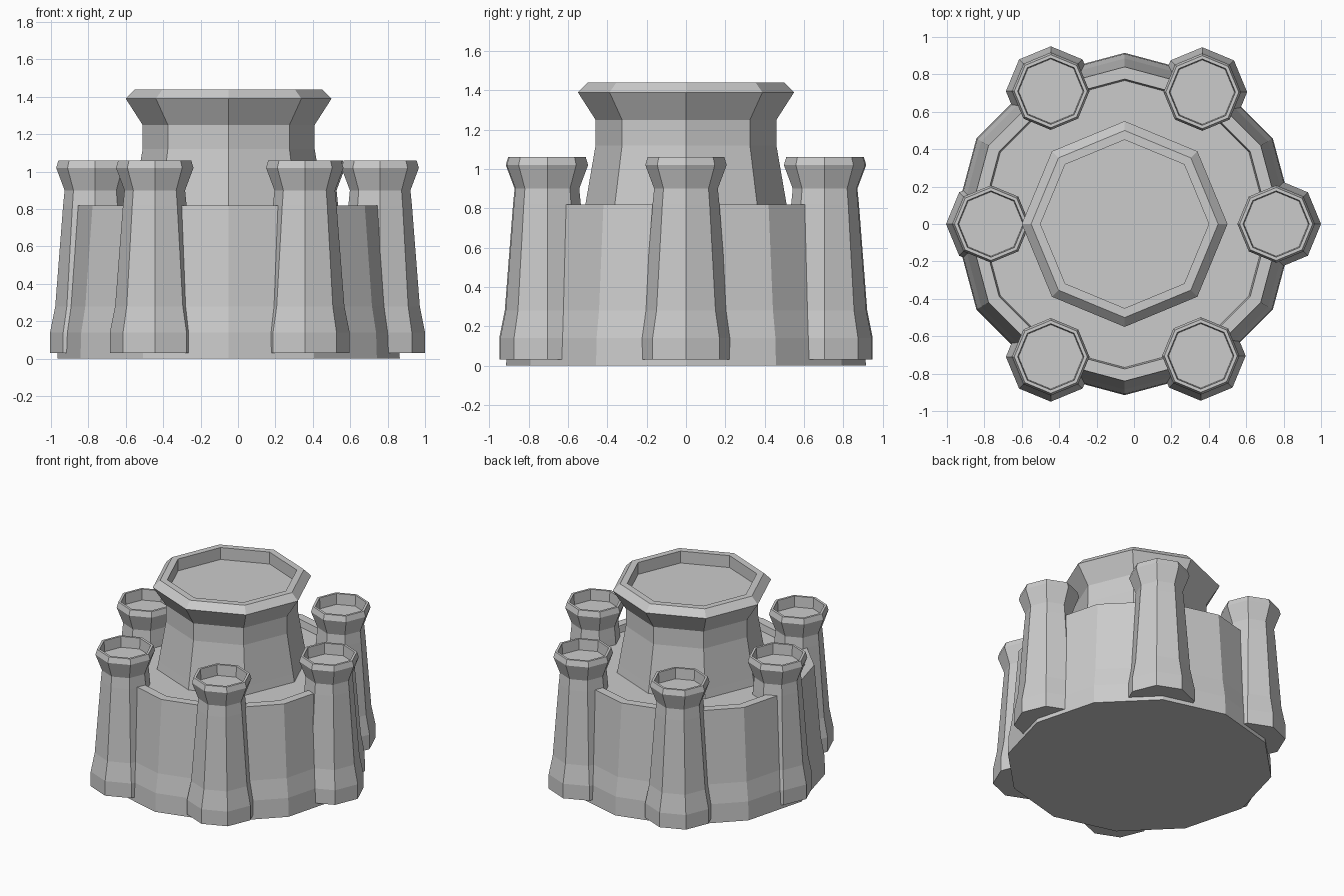
import bpy, bmesh
from math import cos, sin, tau

if "Cube" in bpy.data.objects:
    bpy.data.objects.remove(bpy.data.objects["Cube"])


def lathe(name, profile, sides, center):
    """Closed faceted solid from (radius, z) rings, capped at both ends."""
    bm = bmesh.new()
    rings = [[bm.verts.new((r * cos(tau * i / sides), r * sin(tau * i / sides), z))
              for i in range(sides)] for r, z in profile]
    for a, b in zip(rings, rings[1:]):
        for i in range(sides):
            j = (i + 1) % sides
            bm.faces.new((a[i], a[j], b[j], b[i]))
    bm.faces.new(rings[0][::-1])
    bm.faces.new(rings[-1])
    mesh = bpy.data.meshes.new(name)
    bm.to_mesh(mesh)
    bm.free()
    ob = bpy.data.objects.new(name, mesh)
    ob.location = (center[0], center[1], 0)
    bpy.context.collection.objects.link(ob)
    return ob


# Twelve-sided main wall with a shallow sunken roof
lathe("main_wall", [(0.915, 0), (0.91, 0.14), (0.885, 0.28), (0.84, 0.82),
                    (0.775, 0.82), (0.767, 0.77)], 12, (-0.05, 0))

# Octagonal central keep with flared crown and recessed top
lathe("central_keep", [(0.53, 0.72), (0.51, 0.83), (0.46, 1.12), (0.46, 1.25),
                       (0.55, 1.39), (0.50, 1.44), (0.45, 1.44), (0.45, 1.35)],
      8, (-0.05, 0))

# Six octagonal towers around the wall
tower_profile = [(0.24, 0.03), (0.24, 0.14), (0.212, 0.28), (0.17, 0.82),
                 (0.162, 0.90), (0.207, 1.02), (0.195, 1.06),
                 (0.177, 1.06), (0.172, 0.98)]
towers = {"right": (0.76, 0), "back_right": (0.365, 0.705),
          "back_left": (-0.445, 0.71), "left": (-0.765, 0),
          "front_left": (-0.445, -0.71), "front_right": (0.357, -0.705)}
for side, center in towers.items():
    lathe("tower_" + side, tower_profile, 8, center)
